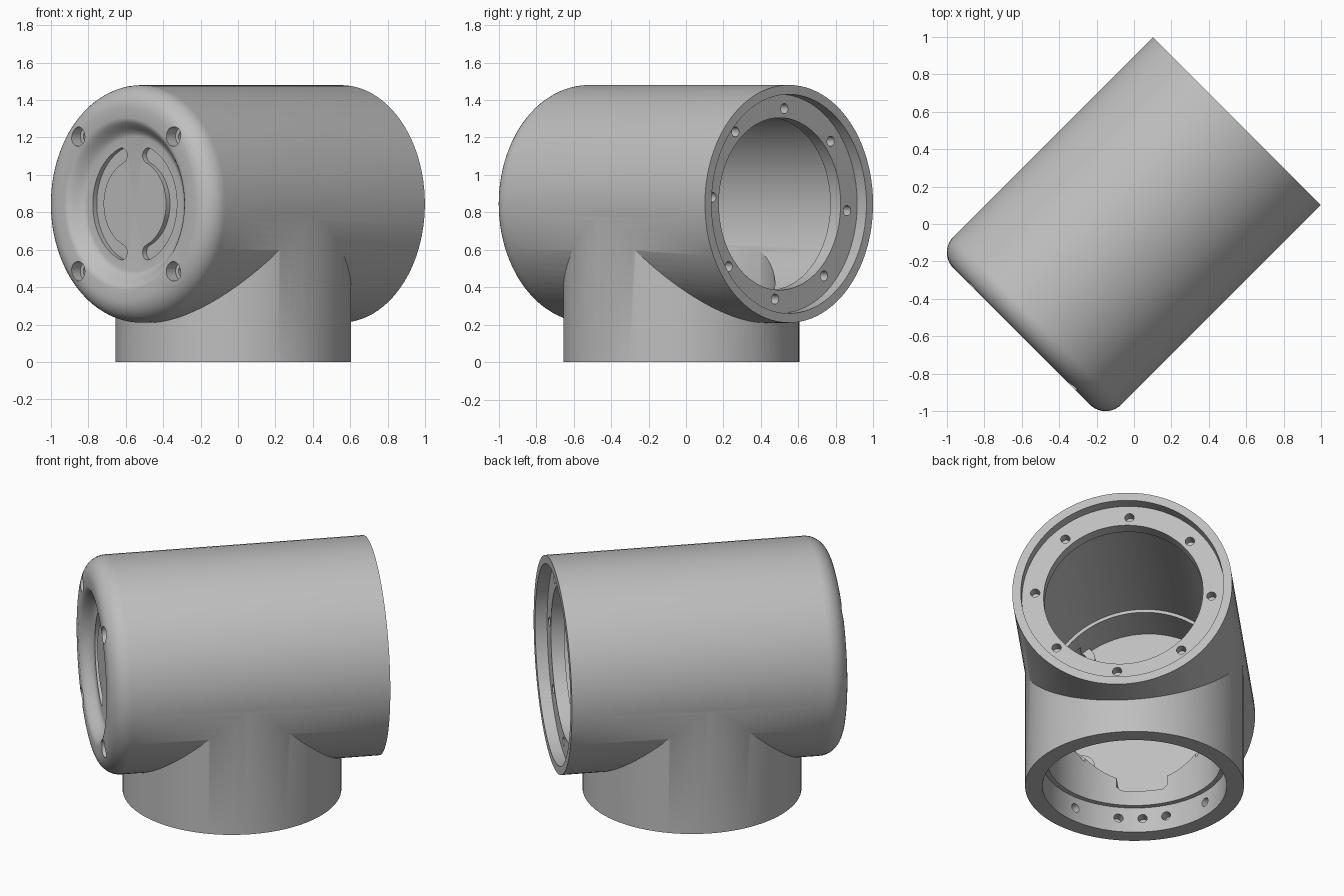
import bpy, bmesh, math
from mathutils import Matrix, Vector

cube = bpy.data.objects.get("Cube")
if cube:
    bpy.data.objects.remove(cube, do_unlink=True)

grey = bpy.data.materials.new("plain grey")
grey.use_nodes = True
colour = (0.52, 0.52, 0.52, 1)
grey.diffuse_color = colour
grey.node_tree.nodes["Principled BSDF"].inputs["Base Color"].default_value = colour

# Barrel frame: local z runs along the barrel towards its open end, local y is up
AXIS_Z = 0.845
across, up, along = Vector((-1, 1, 0)).normalized(), Vector((0, 0, 1)), Vector((1, 1, 0)).normalized()
BARREL = Matrix((across, up, along)).transposed().to_4x4()
BARREL.translation.z = AXIS_Z
STEM = Matrix.Translation((-0.025, -0.025, 0))


def finish(name, bm, frame):
    bmesh.ops.remove_doubles(bm, verts=bm.verts, dist=1e-5)
    bmesh.ops.recalc_face_normals(bm, faces=bm.faces)
    mesh = bpy.data.meshes.new(name)
    bm.to_mesh(mesh)
    bm.free()
    mesh.transform(frame)
    mesh.materials.append(grey)
    obj = bpy.data.objects.new(name, mesh)
    bpy.context.collection.objects.link(obj)
    return obj


def lathe(name, profile, frame, steps=96):
    """Solid of revolution about local z from (radius, height) points."""
    bm = bmesh.new()
    verts = [bm.verts.new((r, 0, h)) for r, h in profile]
    edges = [bm.edges.new(pair) for pair in zip(verts, verts[1:])]
    bmesh.ops.spin(bm, geom=verts + edges, cent=(0, 0, 0), axis=(0, 0, 1),
                   angle=math.tau, steps=steps, use_merge=True)
    return finish(name, bm, frame)


def rod(name, radius, low, high, frame, steps=24):
    return lathe(name, [(0, low), (radius, low), (radius, high), (0, high)], frame, steps)


def prism(name, outline, low, high, frame):
    bm = bmesh.new()
    face = bm.faces.new([bm.verts.new((x, y, low)) for x, y in outline])
    result = bmesh.ops.extrude_face_region(bm, geom=[face])
    moved = [g for g in result["geom"] if isinstance(g, bmesh.types.BMVert)]
    bmesh.ops.translate(bm, verts=moved, vec=(0, 0, high - low))
    return finish(name, bm, frame)


def combine(target, tool, operation):
    mod = target.modifiers.new(operation, 'BOOLEAN')
    mod.operation, mod.object, mod.solver = operation, tool, 'EXACT'
    graph = bpy.context.evaluated_depsgraph_get()
    mesh = bpy.data.meshes.new_from_object(target.evaluated_get(graph))
    target.modifiers.clear()
    target.data = mesh
    bpy.data.objects.remove(tool, do_unlink=True)


def polar(radius, degrees, cx=0, cy=0):
    a = math.radians(degrees)
    return (cx + radius * math.cos(a), cy + radius * math.sin(a))


# Outer barrel: dished cap, rolled edge, straight wall
R, FRONT, BACK, ROLL = 0.635, -0.85, 0.778, 0.12
dish = [(0.36 + 0.1 * t / 8, FRONT + 0.035 * (1 + math.cos(math.pi * t / 8))) for t in range(9)]
roll = [polar(ROLL, -90 + 9 * i, R - ROLL, FRONT + ROLL) for i in range(11)]
body = lathe("tee_housing", [(0, FRONT + 0.07)] + dish + roll + [(R, BACK), (0, BACK)], BARREL)

# Vertical stem
combine(body, rod("stem", 0.63, 0, AXIS_Z, STEM, 96), 'UNION')

# Barrel cavity with rim recess, flange and cap pocket
combine(body, lathe("barrel_cavity", [
    (0, -0.67), (0.53, -0.67), (0.53, -0.42), (0.55, -0.42), (0.55, 0.63), (0.46, 0.63),
    (0.46, 0.708), (0.585, 0.708), (0.585, 0.9), (0, 0.9)], BARREL), 'DIFFERENCE')

# Stem bore with a wider socket at the foot
combine(body, lathe("stem_bore", [
    (0, -0.1), (0.53, -0.1), (0.53, 0.16), (0.5, 0.16), (0.5, 0.7), (0, 0.7)], STEM), 'DIFFERENCE')

# Notch in the cap pocket floor
notch = [(-0.145, -0.4), (-0.145, -0.57), (-0.12, -0.59), (0.12, -0.59), (0.145, -0.57), (0.145, -0.4)]
combine(body, prism("pocket_notch", notch, -0.669, -0.38, BARREL), 'DIFFERENCE')

# Cap screws: inner boss, countersunk seat and through hole at each corner
for sx in (-1, 1):
    for sy in (-1, 1):
        frame = BARREL @ Matrix.Translation((0.36 * sx, 0.36 * sy, 0))
        combine(body, rod("screw_boss", 0.08, -0.69, -0.63, frame), 'UNION')
        combine(body, rod("screw_seat", 0.052, -0.95, -0.78, frame), 'DIFFERENCE')
        combine(body, rod("screw_hole", 0.03, -0.95, -0.55, frame), 'DIFFERENCE')

# Pair of curved grooves in the cap
MID, HALF, END = 0.277, 0.041, 69
for turn in (0, 180):
    outer = [polar(MID + HALF, turn - END + END * i / 16) for i in range(33)]
    inner = [polar(MID - HALF, turn + END - END * i / 16) for i in range(33)]
    top = [polar(HALF, turn + END + 180 * i / 8, *polar(MID, turn + END)) for i in range(1, 8)]
    base = [polar(HALF, turn - END + 180 + 180 * i / 8, *polar(MID, turn - END)) for i in range(1, 8)]
    combine(body, prism("cap_groove", outer + top + inner + base, -0.83, -0.75, BARREL), 'DIFFERENCE')

# Flange bolt circle
for i in range(8):
    x, y = polar(0.51, 86 - 180 + 45 * i + 180 - 0)
    frame = BARREL @ Matrix.Translation((x, y, 0))
    combine(body, rod("bolt_hole", 0.027, 0.65, 0.75, frame), 'DIFFERENCE')

# Blind radial holes around the stem socket
for angle in [45 * i for i in range(8)] + [210, 240]:
    frame = (STEM @ Matrix.Translation((0, 0, 0.09)) @ Matrix.Rotation(math.radians(angle), 4, 'Z')
             @ Matrix.Rotation(math.pi / 2, 4, 'Y'))
    combine(body, rod("socket_hole", 0.027, 0.45, 0.59, frame), 'DIFFERENCE')

# Smooth curves, crisp edges
body.data.shade_smooth()
body.data.set_sharp_from_angle(angle=math.radians(30))
